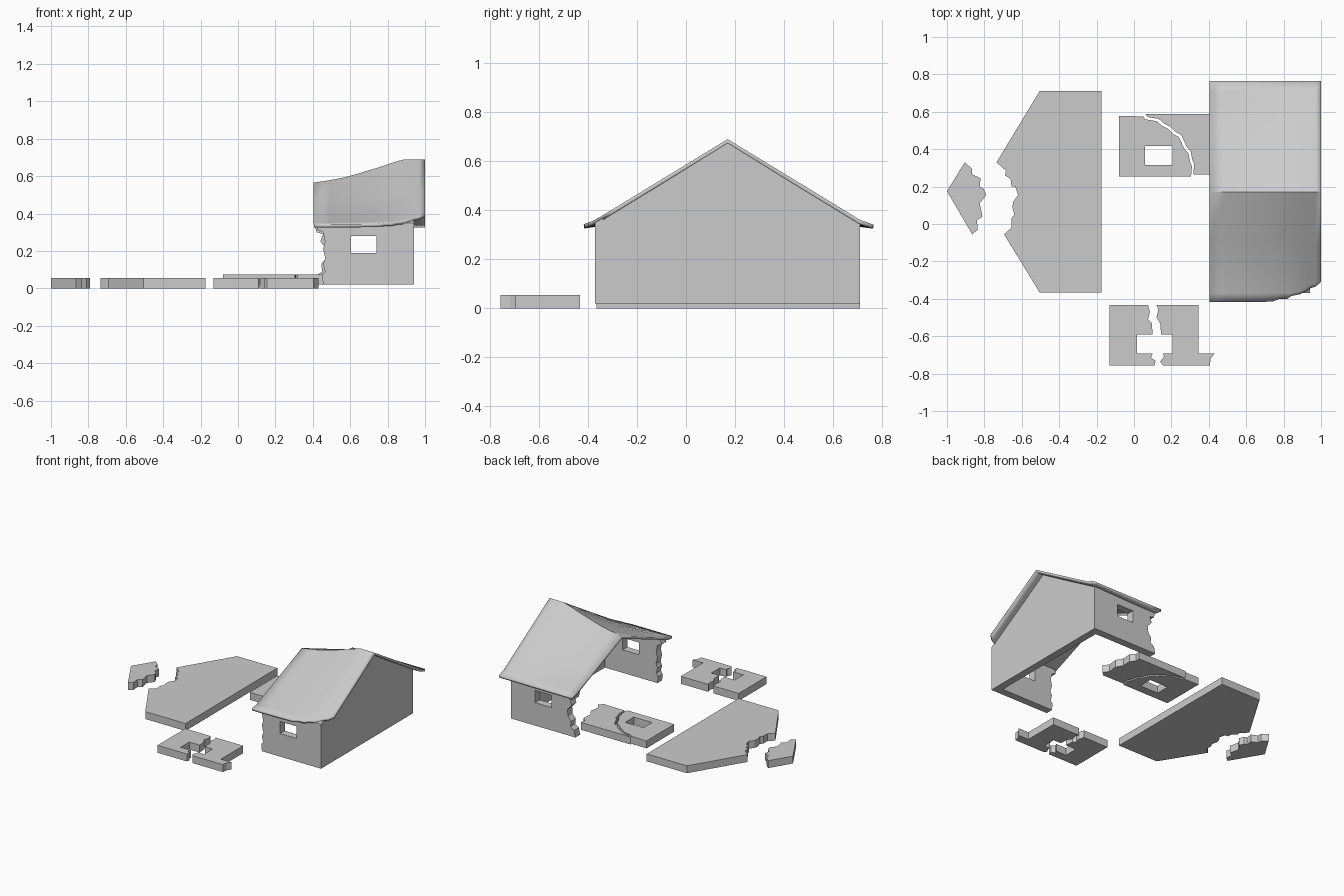
import bpy
from mathutils import Matrix

if "Cube" in bpy.data.objects:
    bpy.data.objects.remove(bpy.data.objects["Cube"])

T = 0.055  # wall thickness


def slab(name, outline, matrix, holes=()):
    """Extruded outline (with optional rectangular holes) as a mesh."""
    cu = bpy.data.curves.new(name, 'CURVE')
    cu.dimensions = '2D'
    cu.fill_mode = 'BOTH'
    cu.extrude = T / 2
    rects = [[(a, b), (c, b), (c, d), (a, d)] for a, b, c, d in holes]
    for pts in [outline] + rects:
        sp = cu.splines.new('POLY')
        sp.points.add(len(pts) - 1)
        for p, (u, v) in zip(sp.points, pts):
            p.co = (u, v, 0, 1)
        sp.use_cyclic_u = True
    tmp = bpy.data.objects.new(name + "_curve", cu)
    bpy.context.collection.objects.link(tmp)
    dg = bpy.context.evaluated_depsgraph_get()
    me = bpy.data.meshes.new_from_object(tmp.evaluated_get(dg))
    bpy.data.objects.remove(tmp)
    me.transform(matrix)
    me.shade_flat()
    ob = bpy.data.objects.new(name, me)
    bpy.context.collection.objects.link(ob)
    return ob


def flat(z0):
    return Matrix.Translation((0, 0, z0 + T / 2))


def facing_y(y):
    return Matrix(((1, 0, 0, 0), (0, 0, -1, y), (0, 1, 0, 0), (0, 0, 0, 1)))


def facing_x(x):
    return Matrix(((0, 0, 1, x), (1, 0, 0, 0), (0, 1, 0, 0), (0, 0, 0, 1)))


# standing walls
slab("gable_wall", [(-.37, .02), (.71, .02), (.71, .35), (.17, .673), (-.37, .35)],
     facing_x(.94 - T / 2))
window = (.605, .19, .74, .28)
front_break = [(.43, .343), (.42, .315), (.455, .30), (.465, .25), (.455, .21),
               (.467, .16), (.455, .13), (.465, .09), (.45, .07), (.455, .02)]
back_break = [(.41, .343), (.42, .30), (.455, .29), (.44, .25), (.475, .21),
              (.47, .16), (.445, .13), (.45, .09), (.42, .07), (.41, .02)]
for name, y, edge in (("front_wall", -.37 + T / 2, front_break),
                      ("back_wall", .71 - T / 2, back_break)):
    slab(name, [(.886, .02), (.886, .343)] + edge, facing_y(y), [window])

# fallen gable and its broken tip
slab("fallen_gable", [(-.175, -.365), (-.175, .71), (-.505, .71), (-.735, .33),
     (-.685, .285), (-.69, .26), (-.66, .24), (-.655, .20), (-.635, .20),
     (-.62, .155), (-.645, .12), (-.65, .09), (-.64, .05), (-.655, .03),
     (-.655, -.02), (-.695, -.055), (-.505, -.365)], flat(0))
slab("gable_tip", [(-1, .175), (-.905, .33), (-.865, .295), (-.865, .265),
     (-.82, .245), (-.825, .20), (-.805, .19), (-.79, .155), (-.825, .11),
     (-.81, .04), (-.84, .02), (-.835, -.03), (-.865, -.055)], flat(0))

# fallen pieces of the front wall, split through a window
slab("front_piece_left", [(-.13, -.757), (-.13, -.432), (.075, -.432), (.085, -.47),
     (.075, -.51), (.095, -.53), (.10, -.592), (.015, -.592), (.015, -.693),
     (.10, -.693), (.09, -.715), (.115, -.73), (.11, -.757)], flat(0))
slab("front_piece_right", [(.12, -.432), (.345, -.432), (.345, -.693), (.43, -.693),
     (.41, -.72), (.405, -.757), (.155, -.757), (.14, -.735), (.16, -.71),
     (.155, -.693), (.207, -.693), (.207, -.592), (.145, -.592), (.14, -.53),
     (.12, -.50), (.13, -.46)], flat(0))

# fallen pieces of the back wall
crack = [(.05, .575), (.06, .56), (.12, .55), (.15, .525), (.18, .51), (.21, .48),
         (.24, .465), (.27, .40), (.29, .38), (.30, .33), (.31, .31), (.305, .253)]
slab("back_piece_left", [(-.08, .253), (-.08, .578)] + crack, flat(.02),
     [(.058, .315, .207, .418)])
slab("back_piece_right", [(u + .012, v + .012) for u, v in crack]
     + [(.49, .262), (.52, .29), (.49, .33), (.50, .40), (.47, .45), (.475, .52),
        (.445, .55), (.45, .588)] + [(.04, .588)], flat(.02))


# sagging roof with a broken front corner
def roof_z(y, drop):
    d = abs(y - .17)
    z = .69 - .61 * d if d < .54 else .3606 - .35 * (d - .54)
    return z - drop * max(0, 1 - d / .595)


stations = [(.405, .125, -.417), (.49, .112, -.417), (.57, .097, -.417), (.65, .074, -.417),
            (.74, .047, -.415), (.78, .034, -.40), (.82, .02, -.40), (.84, .014, -.385),
            (.89, 0, -.375), (.92, 0, -.36), (.94, 0, -.345), (.97, 0, -.335), (1, 0, -.31)]
verts, faces, n = [], [], 7
for x, drop, eave in stations:
    for y in (eave, max(-.37, eave + .015), -.1, .17, .44, .71, .765):
        verts.append((x, y, roof_z(y, drop)))
for i in range(len(stations) - 1):
    for j in range(n - 1):
        a = i * n + j
        faces.append((a, a + n, a + n + 1, a + 1))
me = bpy.data.meshes.new("roof")
me.from_pydata(verts, [], faces)
roof = bpy.data.objects.new("roof", me)
bpy.context.collection.objects.link(roof)
solid = roof.modifiers.new("thickness", 'SOLIDIFY')
solid.thickness = .017
solid.offset = -1
bpy.context.view_layer.objects.active = roof
roof.select_set(True)
bpy.ops.object.shade_smooth_by_angle(angle=.4)
